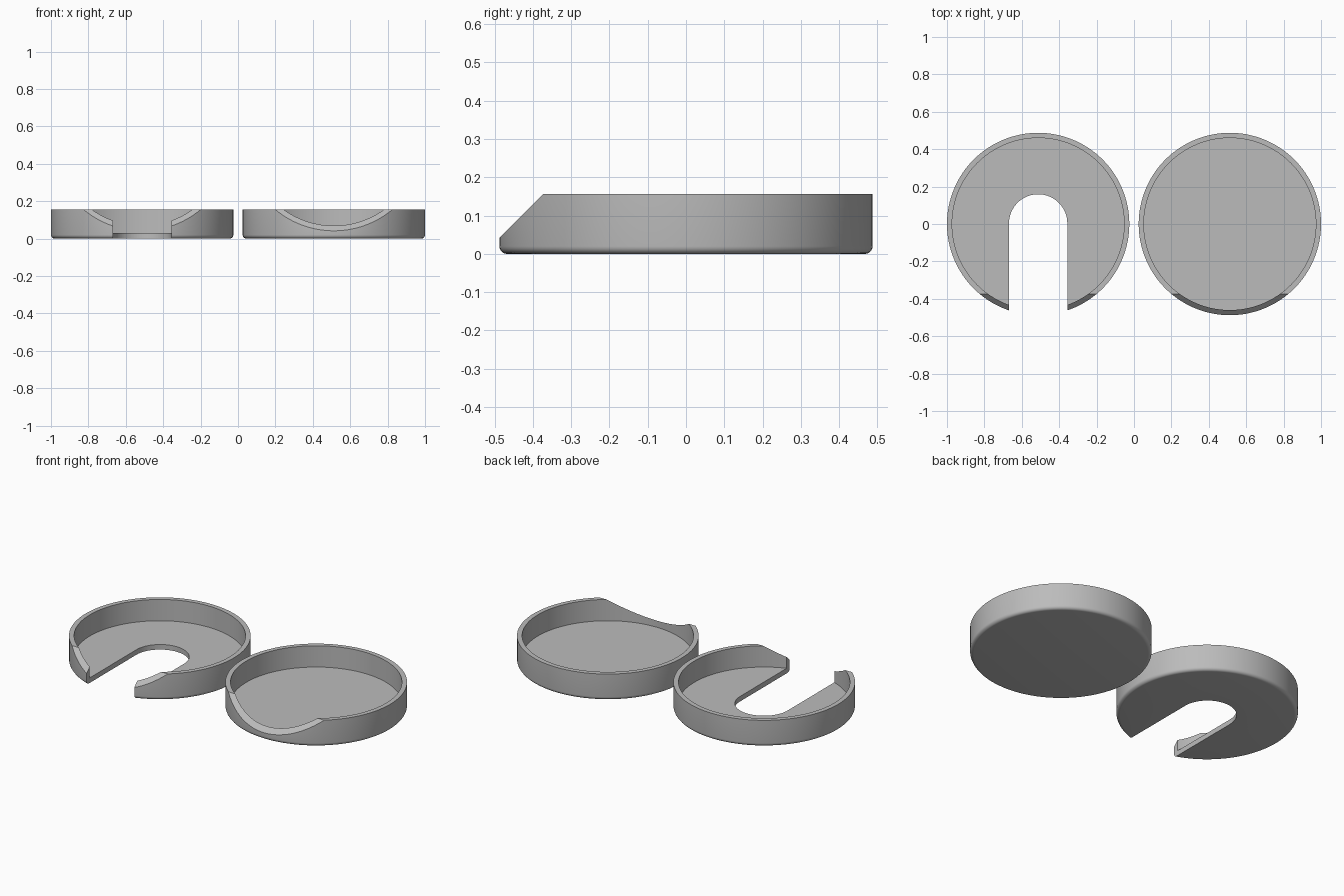
import bpy, bmesh, math
from mathutils import Vector

if "Cube" in bpy.data.objects:
    bpy.data.objects.remove(bpy.data.objects["Cube"])

RADIUS, INNER, HEIGHT, FLOOR, FILLET = 0.4875, 0.46, 0.156, 0.03, 0.02
OFFSET = 0.5125
SLOT = 0.156

grey = bpy.data.materials.new("plain grey")
grey.use_nodes = True
colour = (0.5, 0.5, 0.5, 1)
grey.diffuse_color = colour
grey.node_tree.nodes["Principled BSDF"].inputs["Base Color"].default_value = colour


def finish(name, bm, x):
    bmesh.ops.recalc_face_normals(bm, faces=bm.faces)
    mesh = bpy.data.meshes.new(name)
    bm.to_mesh(mesh)
    bm.free()
    mesh.materials.append(grey)
    obj = bpy.data.objects.new(name, mesh)
    obj.location.x = x
    bpy.context.collection.objects.link(obj)
    return obj


def tray(name, x):
    """Shallow round tray, lathed from a half section with a rounded foot."""
    arc = [math.radians(a) for a in range(-90, 1, 15)]
    section = [(0, 0)]
    section += [(RADIUS - FILLET + FILLET * math.cos(a), FILLET + FILLET * math.sin(a)) for a in arc]
    section += [(RADIUS, HEIGHT), (INNER, HEIGHT), (INNER, FLOOR), (0, FLOOR)]
    bm = bmesh.new()
    verts = [bm.verts.new((r, 0, z)) for r, z in section]
    edges = [bm.edges.new(pair) for pair in zip(verts, verts[1:])]
    bmesh.ops.spin(bm, geom=verts + edges, cent=(0, 0, 0), axis=(0, 0, 1),
                   angle=math.tau, steps=128)
    bmesh.ops.remove_doubles(bm, verts=bm.verts, dist=1e-5)
    return finish(name, bm, x)


def prism(name, outline, direction, x):
    """Solid made by pushing a flat outline along a direction."""
    bm = bmesh.new()
    face = bm.faces.new([bm.verts.new(p) for p in outline])
    result = bmesh.ops.extrude_face_region(bm, geom=[face], use_keep_orig=True)
    moved = [v for v in result["geom"] if isinstance(v, bmesh.types.BMVert)]
    bmesh.ops.translate(bm, verts=moved, vec=Vector(direction))
    cutter = finish(name, bm, x)
    cutter.hide_render = True
    return cutter


def cut(obj, cutter):
    mod = obj.modifiers.new("cut", "BOOLEAN")
    mod.operation, mod.solver, mod.object = "DIFFERENCE", "EXACT", cutter
    bpy.context.view_layer.objects.active = obj
    bpy.ops.object.modifier_apply(modifier=mod.name)
    bpy.data.objects.remove(cutter)


def slope_cutter(x):
    # 45 degree wedge that lowers the front rim
    y, reach = -0.373, 0.15
    outline = [(-1, y + 0.1, HEIGHT + 0.1), (-1, y - reach, HEIGHT - reach),
               (-1, y - reach, HEIGHT + 0.1)]
    return prism("slope_cutter", outline, (2, 0, 0), x)


def slot_cutter(x):
    # round-ended slot, open to the front
    arc = [math.pi * i / 32 for i in range(33)]
    outline = [(SLOT * math.cos(a), SLOT * math.sin(a) + 0.003, -0.1) for a in arc]
    outline += [(-SLOT, -0.6, -0.1), (SLOT, -0.6, -0.1)]
    return prism("slot_cutter", outline, (0, 0, 0.5), x)


# Two trays side by side, one with a slot through its floor
for name, x, slotted in (("slotted_tray", -OFFSET, True), ("plain_tray", OFFSET, False)):
    obj = tray(name, x)
    cut(obj, slope_cutter(x))
    if slotted:
        cut(obj, slot_cutter(x))
    bpy.ops.object.select_all(action="DESELECT")
    obj.select_set(True)
    bpy.context.view_layer.objects.active = obj
    bpy.ops.object.shade_smooth_by_angle(angle=math.radians(30))
